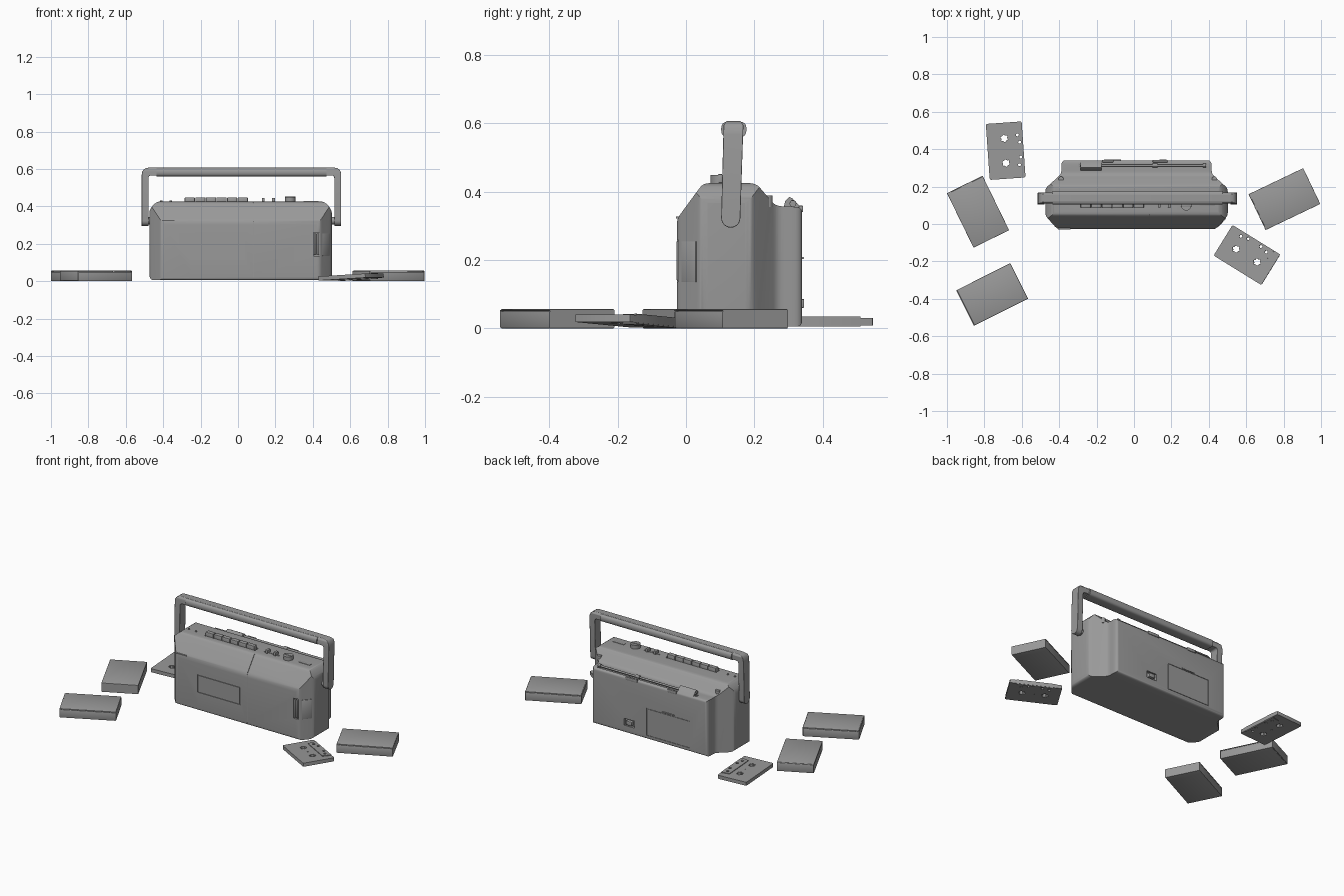
import bpy, bmesh
from math import cos, sin, pi, radians
from mathutils import Vector, Matrix

if "Cube" in bpy.data.objects:
    bpy.data.objects.remove(bpy.data.objects["Cube"])

grey = bpy.data.materials.new("plain grey")
grey.use_nodes = True
GREY = (0.32, 0.32, 0.32, 1)
grey.diffuse_color = GREY
grey.node_tree.nodes["Principled BSDF"].inputs["Base Color"].default_value = GREY


def finish(name, bm):
    bmesh.ops.recalc_face_normals(bm, faces=bm.faces)
    me = bpy.data.meshes.new(name)
    bm.to_mesh(me)
    bm.free()
    me.materials.append(grey)
    ob = bpy.data.objects.new(name, me)
    bpy.context.collection.objects.link(ob)
    return ob


def smooth(ob, angle=35):
    ob.data.shade_smooth()
    ob.data.set_sharp_from_angle(angle=radians(angle))
    return ob


def rounded(pts, r, steps=4):
    """Soften each corner of an outline with a short curve."""
    out = []
    n = len(pts)
    for i in range(n):
        p, a, b = (Vector(pts[j % n]) for j in (i, i - 1, i + 1))
        p0 = p + (a - p).normalized() * min(r, (a - p).length * 0.45)
        p1 = p + (b - p).normalized() * min(r, (b - p).length * 0.45)
        for k in range(steps + 1):
            t = k / steps
            out.append(p0 * (1 - t) ** 2 + p * 2 * t * (1 - t) + p1 * t * t)
    return out


def prism(name, pts, axis, lo, hi):
    """Extrude a flat outline along x, y or z."""
    place = {"x": lambda u, v, w: (w, u, v), "y": lambda u, v, w: (u, w, v),
             "z": lambda u, v, w: (u, v, w)}[axis]
    bm = bmesh.new()
    rings = [[bm.verts.new(place(u, v, w)) for u, v in pts] for w in (lo, hi)]
    for ring in rings:
        bm.faces.new(ring)
    n = len(pts)
    for i in range(n):
        j = (i + 1) % n
        bm.faces.new((rings[0][i], rings[0][j], rings[1][j], rings[1][i]))
    return finish(name, bm)


def box(name, x, y, z, bevel=0.0):
    bm = bmesh.new()
    bmesh.ops.create_cube(bm, size=1)
    for v in bm.verts:
        for i, (lo, hi) in enumerate((x, y, z)):
            v.co[i] = lo if v.co[i] < 0 else hi
    if bevel:
        bmesh.ops.bevel(bm, geom=bm.edges[:], offset=bevel, segments=2,
                        profile=0.5, affect="EDGES")
    return smooth(finish(name, bm))


def circle(u, v, r, n=20, tooth=0.0):
    return [(u + (r - tooth * (i // 2 % 2)) * cos(2 * pi * i / n),
             v + (r - tooth * (i // 2 % 2)) * sin(2 * pi * i / n)) for i in range(n)]


def cut(ob, cutters, op="DIFFERENCE"):
    """Apply boolean cutters, then remove them."""
    for c in cutters:
        c.hide_render = True
        m = ob.modifiers.new("cut", "BOOLEAN")
        m.object, m.operation, m.solver = c, op, "EXACT"
    dg = bpy.context.evaluated_depsgraph_get()
    me = bpy.data.meshes.new_from_object(ob.evaluated_get(dg))
    ob.modifiers.clear()
    ob.data = me
    for c in cutters:
        bpy.data.objects.remove(c)
    return smooth(ob)


# Body: side profile, plan and front outline intersected
CX = 0.0135
profile = [(-.027, .005), (-.027, .32), (.05, .425), (.205, .425),
           (.262, .358), (.34, .355), (.34, .005)]
half_plan = [(.424, -.027), (.488, .045), (.488, .19), (.402, .268), (.402, .325), (.39, .341)]
plan = [(CX + x, y) for x, y in half_plan] + [(CX - x, y) for x, y in reversed(half_plan)]
half_front = [(.475, .004), (.489, .025), (.489, .38), (.45, .426)]
front = [(CX + x, z) for x, z in half_front] + [(CX - x, z) for x, z in reversed(half_front)]
body = prism("radio_body", rounded(profile, .018), "x", -.6, .6)
cut(body, [prism("plan_cutter", rounded(plan, .018), "z", -.1, .6),
           prism("front_cutter", rounded(front, .025), "y", -.2, .5)], "INTERSECT")

# Grooves: front seam, cassette window, dial recess, battery door, socket
G = .004
seam = [(-.06, .02), (-.023, .02), (-.023, .32), (.05, .419), (.05, .46), (-.06, .46)]
grooves = [prism("seam", seam, "x", .08, .08 + G)]


def groove_frame(x0, x1, z0, z1, y):
    return [box("groove", (a, b), y, (c, d)) for a, b, c, d in
            ((x0, x1, z0, z0 + G), (x0, x1, z1 - G, z1),
             (x0, x0 + G, z0 + G / 2, z1 - G / 2), (x1 - G, x1, z0 + G / 2, z1 - G / 2))]


grooves += groove_frame(-.26, .035, .12, .23, (-.06, -.023))
grooves += groove_frame(-.265, .035, .03, .2, (.337, .4))
grooves += [box("dial_recess", (.403, .436), (-.06, -.015), (.135, .26)),
            box("socket_recess", (.12, .19), (.325, .4), (.052, .095)),
            box("aerial_recess", (-.3, .39), (.303, .323), (.349, .4)),
            box("key_recess", (-.29, .06), (.082, .116), (.418, .5))]
cut(body, grooves)

# Front and side details
box("door_edge", (-.405, -.34), (-.03, -.02), (.322, .327))
for i in range(2):
    box("dial_bar", (.406 + .015 * i, .418 + .015 * i), (-.028, -.012), (.14, .255), .003)
side_panel = box("dial_side_panel", (-.029, .029), (-.003, .003), (.135, .255), .002)
side_panel.matrix_world = Matrix.Translation((.47, .009, 0)) @ Matrix.Rotation(radians(48), 4, "Z")

# Back details
box("battery_door_tab", (-.16, -.07), (.338, .345), (.203, .209), .002)
box("socket_plug", (.135, .175), (.32, .346), (.06, .086), .003)

# Tape keys
for i in range(6):
    x = -.285 + i * .0567
    box("tape_key", (x, x + .054), (.085, .113), (.41, .448), .004)

# Sliders, tuning wheel and small markers on top
for x in (.135, .19):
    box("slider_track", (x - .025, x + .025), (.098, .108), (.42, .427))
    box("slider_knob", (x - .008, x + .008), (.088, .118), (.42, .445), .003)
smooth(prism("tuning_wheel", circle(.279, .1, .028, 24), "z", .42, .449))
box("tuning_pointer", (.25, .308), (.094, .106), (.42, .452), .003)
box("band_plate", (.35, .43), (.095, .115), (.42, .428), .002)
for x in (-.41, -.36):
    smooth(prism("top_light", circle(x, .1, .006, 12), "z", .42, .43))

# Telescopic aerial
smooth(prism("aerial", circle(.313, .364, .006, 12), "x", -.29, .375))
smooth(prism("aerial_tip", circle(.313, .365, .01, 12), "x", .37, .385))
smooth(prism("aerial_collar", circle(.313, .366, .01, 12), "x", .1, .125))
pivot = [(.285, .35), (.291, .374), (.302, .385), (.312, .38), (.338, .352)]
smooth(prism("aerial_pivot", pivot, "x", -.285, -.175))
for x0, x1 in ((-.17, -.11), (.1, .18)):
    box("aerial_clip", (x0, x1), (.33, .343), (.34, .359), .002)
for x in (-.39, .43):
    smooth(prism("shoulder_screw", circle(x, .24, .014, 14), "z", .355, .389))

# Handle: U outline intersected with a round ended arm outline
xl, xr, w = -.515, .552, .037
outer = rounded([(xl, .2), (xl, .607), (xr, .607), (xr, .2)], .04)
inner = rounded([(xr - w, .2), (xr - w, .565), (xl + w, .565), (xl + w, .2)], .015)
split = len(outer) // 8
u_shape = outer[5:15] + [(xr, .2), (xr - w, .2)] + inner[5:15] + [(xl + w, .2), (xl, .2)]
arm = [(.131 + .028 * cos(a), .323 + .028 * sin(a)) for a in
       [pi + pi * k / 12 for k in range(13)]] + [(.168, .595), (.158, .609), (.12, .609), (.11, .595)]
handle = prism("handle_frame", u_shape, "y", .05, .25)
cut(handle, [prism("arm_cutter", arm, "x", -.7, .7)], "INTERSECT")
bev = handle.modifiers.new("soft_edges", "BEVEL")
bev.width, bev.segments = .006, 2
grip = [(.103, .56), (.103, .605), (.177, .605), (.177, .56)]
smooth(prism("handle_grip", rounded(grip, .02), "x", -.437, .472))
for x0, x1 in ((-.482, -.465), (.49, .52)):
    smooth(prism("handle_pivot", circle(.131, .323, .02), "x", x0, x1))


def group_place(parts, loc, angle, tilt=0.0):
    for p in parts:
        p.matrix_world = (Matrix.Translation(loc) @ Matrix.Rotation(radians(angle), 4, "Z")
                          @ Matrix.Rotation(radians(tilt), 4, "Y"))


# Cassette cases: tray, lid and end lips
L, W = .164, .106
for loc, angle in (((-.833, .064, 0), -64), ((-.757, -.376, 0), 26.6), ((.806, .134, 0), 25.5)):
    tray = box("case_tray", (-L + .004, L - .004), (-W, W), (0, .05), .002)
    lid = box("case_lid", (-L + .004, L - .004), (-W, W), (.051, .056), .002)
    ends = [box("case_end", (s * L - .003, s * L + .003 - .003 * (s + 1) / 2 * 2)
                if s > 0 else (-L, -L + .006), (-W, W), (.002, .054), .001) for s in (-1, 1)]
    group_place([tray, lid] + ends, loc, angle)

# Loose cassettes: shell with toothed spool holes and thicker head block
for loc, angle, tilt in (((-.686, .392, .02), -86, 0), ((.604, -.166, .022), -31.7, -3)):
    shell = prism("cassette_shell", rounded([(-.15, -.096), (.15, -.096), (.15, .096), (-.15, .096)],
                                            .008, 2), "z", -.011, .011)
    cut(shell, [prism("spool_cutter", circle(x, -.003, .02, 24, .004), "z", -.1, .1)
                for x in (-.066, .066)])
    head = prism("cassette_head", [(-.112, .094), (-.104, .042), (.104, .042), (.112, .094)],
                 "z", -.015, .015)
    cut(head, [prism("pin_cutter", circle(x, y, .008, 12), "z", -.1, .1)
               for x, y in ((-.08, .068), (-.04, .078), (.04, .078), (.08, .068))])
    cut(shell, [prism("pin_cutter", circle(x, y, .008, 12), "z", -.1, .1)
                for x, y in ((-.08, .068), (-.04, .078), (.04, .078), (.08, .068))])
    screw = smooth(prism("cassette_screw", circle(0, -.003, .005, 10), "z", -.012, .0125))
    group_place([shell, head, screw], loc, angle, tilt)
